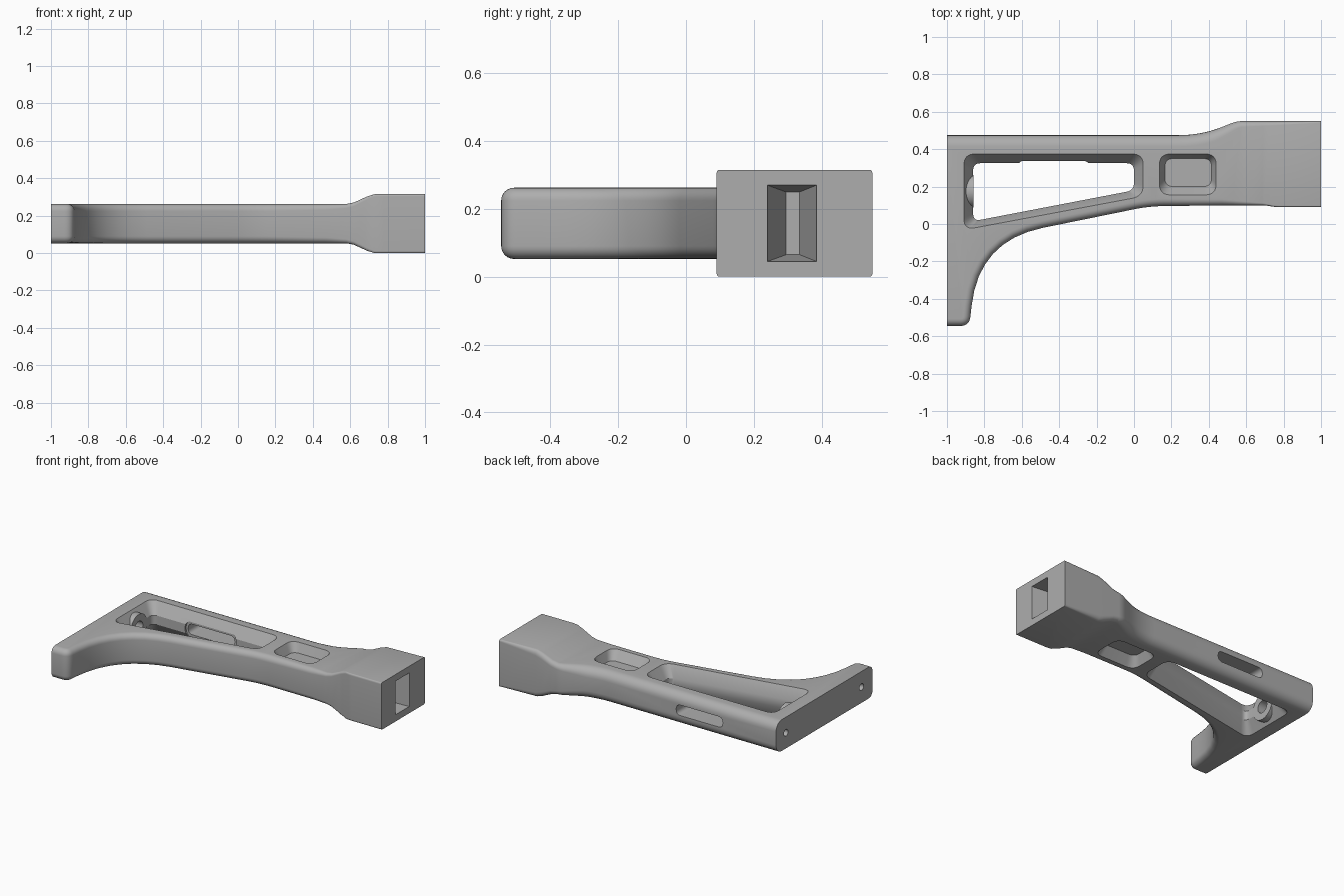
import bpy, bmesh, math
from mathutils import Vector

cube = bpy.data.objects.get("Cube")
if cube:
    bpy.data.objects.remove(cube, do_unlink=True)

MID = 0.1575      # height of the middle plane
HALF = 0.105      # half thickness of the arm

metal = bpy.data.materials.new("satin_grey")
metal.use_nodes = True
GREY = (0.42, 0.42, 0.42, 1)
metal.diffuse_color = GREY
metal.node_tree.nodes["Principled BSDF"].inputs["Base Color"].default_value = GREY


def rounded(corners, steps=8):
    """Closed 2D path; each corner (x, y, d) is eased over distance d."""
    path = []
    for i, (x, y, d) in enumerate(corners):
        p = Vector((x, y))
        if d == 0:
            path.append(p)
            continue
        before = Vector(corners[i - 1][:2])
        after = Vector(corners[(i + 1) % len(corners)][:2])
        a = p + (before - p).normalized() * d
        b = p + (after - p).normalized() * d
        for k in range(steps + 1):
            t = k / steps
            path.append(a * (1 - t) ** 2 + p * 2 * t * (1 - t) + b * t * t)
    return path


def box(x0, x1, y0, y1, d):
    return rounded([(x0, y0, d), (x1, y0, d), (x1, y1, d), (x0, y1, d)])


def loft(name, rings):
    """Solid skinned through rings of equal point count."""
    bm = bmesh.new()
    rows = [[bm.verts.new(p) for p in ring] for ring in rings]
    n = len(rows[0])
    for low, high in zip(rows, rows[1:]):
        for i in range(n):
            j = (i + 1) % n
            bm.faces.new((low[i], low[j], high[j], high[i]))
    bm.faces.new(rows[0][::-1])
    bm.faces.new(rows[-1])
    bmesh.ops.recalc_face_normals(bm, faces=bm.faces)
    mesh = bpy.data.meshes.new(name)
    bm.to_mesh(mesh)
    bm.free()
    mesh.materials.append(metal)
    obj = bpy.data.objects.new(name, mesh)
    bpy.context.collection.objects.link(obj)
    return obj


def flat(path, z):
    return [(p.x, p.y, z) for p in path]


def rod(name, x0, x1, y, r):
    """Cylinder along x on the middle plane."""
    turn = [2 * math.pi * k / 32 for k in range(32)]
    return loft(name, [[(x, y + r * math.cos(a), MID + r * math.sin(a)) for a in turn]
                       for x in (x0, x1)])


def combine(target, other, operation):
    mod = target.modifiers.new("join", 'BOOLEAN')
    mod.operation = operation
    mod.solver = 'EXACT'
    mod.object = other
    bpy.ops.object.select_all(action='DESELECT')
    bpy.context.view_layer.objects.active = target
    target.select_set(True)
    bpy.ops.object.modifier_apply(modifier=mod.name)
    bpy.data.objects.remove(other, do_unlink=True)


# Body outline: foot, curved brace, arm and end block
outline = rounded([
    (-1, -0.545, 0), (-0.88, -0.545, 0.05), (-0.83, -0.09, 0.35),
    (0.08, 0.095, 0.08), (0.5, 0.1, 0.03), (0.7, 0.1, 0.02), (0.76, 0.09, 0.02),
    (1, 0.09, 0), (1, 0.55, 0), (0.55, 0.55, 0.03), (0.36, 0.475, 0.12),
    (-1, 0.475, 0)])


def edge_radius(p):
    wide = 0.06 if p.y > 0.3 else 0.038
    fade = min(1, max(0, (p.x - 0.4) / 0.33))
    return wide + (0.008 - wide) * fade


def inward(i):
    p = outline[i]
    if abs(p.x) > 0.999:
        return Vector((0, 1 if p.y < 0.2 else -1))
    along = outline[(i + 1) % len(outline)] - outline[i - 1]
    return Vector((-along.y, along.x)).normalized()


# Rounded long edges as stacked inset rings
rings = []
angles = [math.pi / 2 * k / 6 for k in range(7)]
for side, order in ((-1, angles[::-1]), (1, angles)):
    for a in order:
        ring = []
        for i, p in enumerate(outline):
            r = edge_radius(p)
            q = p + inward(i) * r * (1 - math.cos(a))
            ring.append((q.x, q.y, side * (HALF - r * (1 - math.sin(a)))))
        rings.append(ring)
body = loft("stock_body", rings)

# Thicken the end block with a flare
FLARE = [(0.58, HALF), (0.62, 0.113), (0.69, 0.145), (0.73, MID)]


def half_height(x):
    if x <= FLARE[0][0]:
        return HALF
    for (x0, h0), (x1, h1) in zip(FLARE, FLARE[1:]):
        if x <= x1:
            return h0 + (h1 - h0) * (x - x0) / (x1 - x0)
    return MID


bm = bmesh.new()
bm.from_mesh(body.data)
for x, _ in FLARE:
    bmesh.ops.bisect_plane(bm, geom=bm.verts[:] + bm.edges[:] + bm.faces[:],
                           plane_co=(x, 0, 0), plane_no=(1, 0, 0))
for v in bm.verts:
    v.co.z = MID + v.co.z * half_height(v.co.x) / HALF
bm.to_mesh(body.data)
bm.free()

# Large window, sloped from both faces to a narrow straight band
wide = rounded([(-0.91, 0.375, 0.06), (0.05, 0.375, 0.06),
                (0.05, 0.148, 0.06), (-0.91, -0.032, 0.06)])
narrow = rounded([(-0.86, 0.325, 0.04), (0, 0.325, 0.04),
                  (0, 0.18, 0.04), (-0.86, 0.015, 0.04)])
top = HALF + 0.001
combine(body, loft("window_cutter", [
    flat(wide, MID - 0.2), flat(wide, MID - top), flat(narrow, MID - 0.03),
    flat(narrow, MID + 0.03), flat(wide, MID + top), flat(wide, MID + 0.2)]), 'DIFFERENCE')

# Blind pockets on both faces
for side in (-1, 1):
    mouth = box(0.135, 0.44, 0.155, 0.375, 0.06)
    floor = box(0.165, 0.415, 0.2, 0.35, 0.045)
    combine(body, loft("pocket_cutter", [
        flat(floor, MID + side * 0.045), flat(mouth, MID + side * top),
        flat(mouth, MID + side * 0.2)]), 'DIFFERENCE')

# Strap slot through the back wall with a shallow inner recess
for half, x0, x1, y0, y1 in ((0.055, -0.62, -0.24, 0.3, 0.337),
                             (0.035, -0.605, -0.26, 0.32, 0.6)):
    shape = box(x0, x1, MID - half, MID + half, half * 0.95)
    combine(body, loft("slot_cutter", [[(p.x, y, p.y) for p in shape]
                                       for y in (y0, y1)]), 'DIFFERENCE')

# Screw boss inside the window
combine(body, rod("boss", -0.95, -0.857, 0.175, 0.088), 'UNION')
combine(body, rod("boss_bore", -0.93, -0.8, 0.175, 0.042), 'DIFFERENCE')

# Screw holes in the end face
for y in (0.37, -0.43):
    combine(body, rod("screw_hole", -1.1, -0.93, y, 0.022), 'DIFFERENCE')

# Tapered socket in the end block
mouth = [(0.24, 0.045), (0.385, 0.045), (0.385, 0.27), (0.24, 0.27)]
floor = [(0.295, 0.065), (0.335, 0.065), (0.335, 0.25), (0.295, 0.25)]
combine(body, loft("socket_cutter", [[(x, y, z) for y, z in shape] for x, shape in
                                     ((0.76, floor), (1, mouth), (1.1, mouth))]), 'DIFFERENCE')

bpy.ops.object.select_all(action='DESELECT')
body.select_set(True)
bpy.context.view_layer.objects.active = body
bpy.ops.object.shade_smooth_by_angle(angle=math.radians(30))
